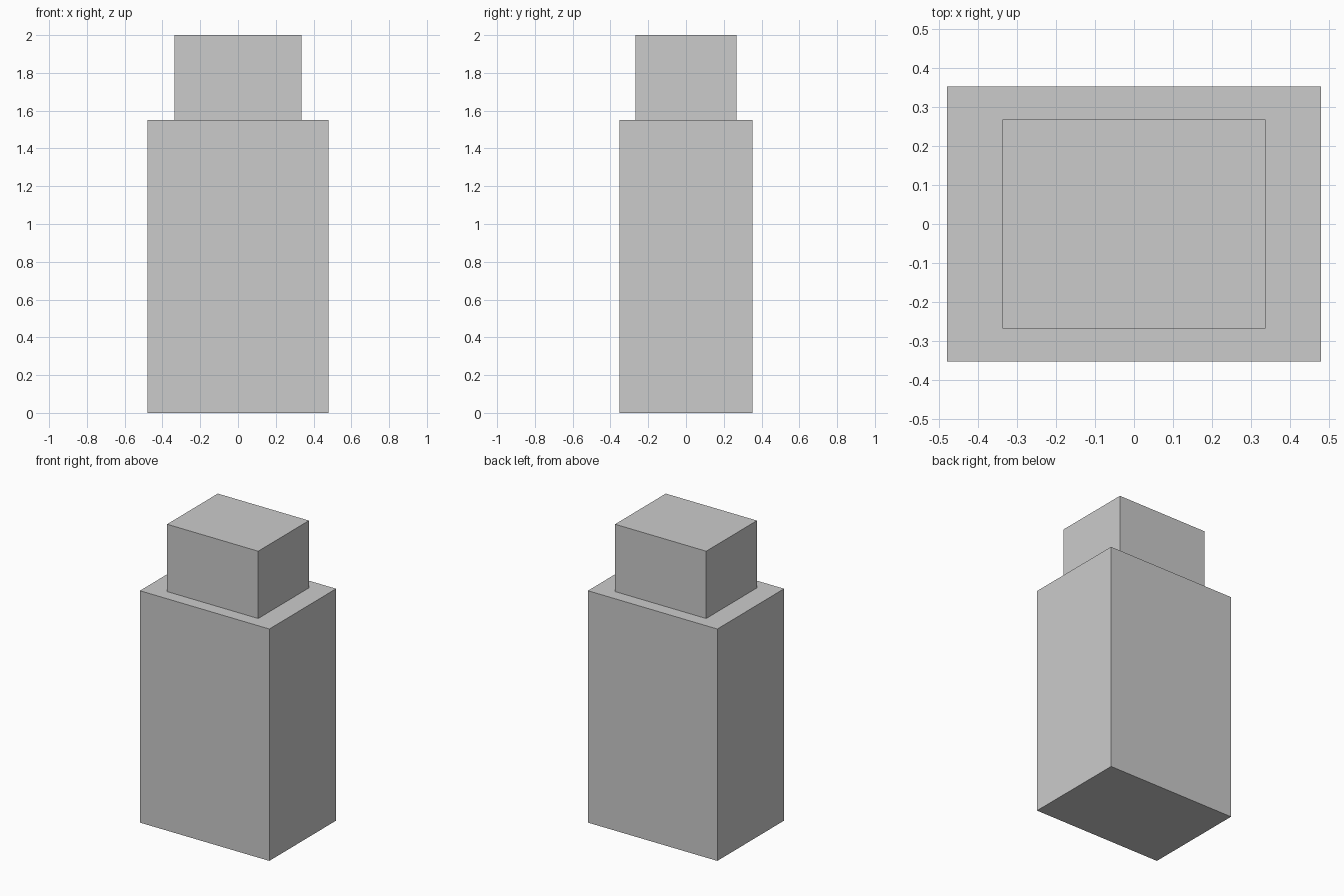
import bpy

if "Cube" in bpy.data.objects:
    bpy.data.objects.remove(bpy.data.objects["Cube"])


def box(name, width, depth, z0, z1):
    """Flat-faced box centred on x and y, spanning z0 to z1."""
    bpy.ops.mesh.primitive_cube_add(size=1, location=(0, 0, (z0 + z1) / 2))
    obj = bpy.context.object
    obj.name = name
    obj.scale = (width, depth, z1 - z0)
    bpy.ops.object.transform_apply(location=False, rotation=False, scale=True)
    return obj


# Tall lower block
box("body", 0.957, 0.705, 0.0, 1.55)

# Smaller block resting on top
box("cap", 0.674, 0.536, 1.55, 2.0)
